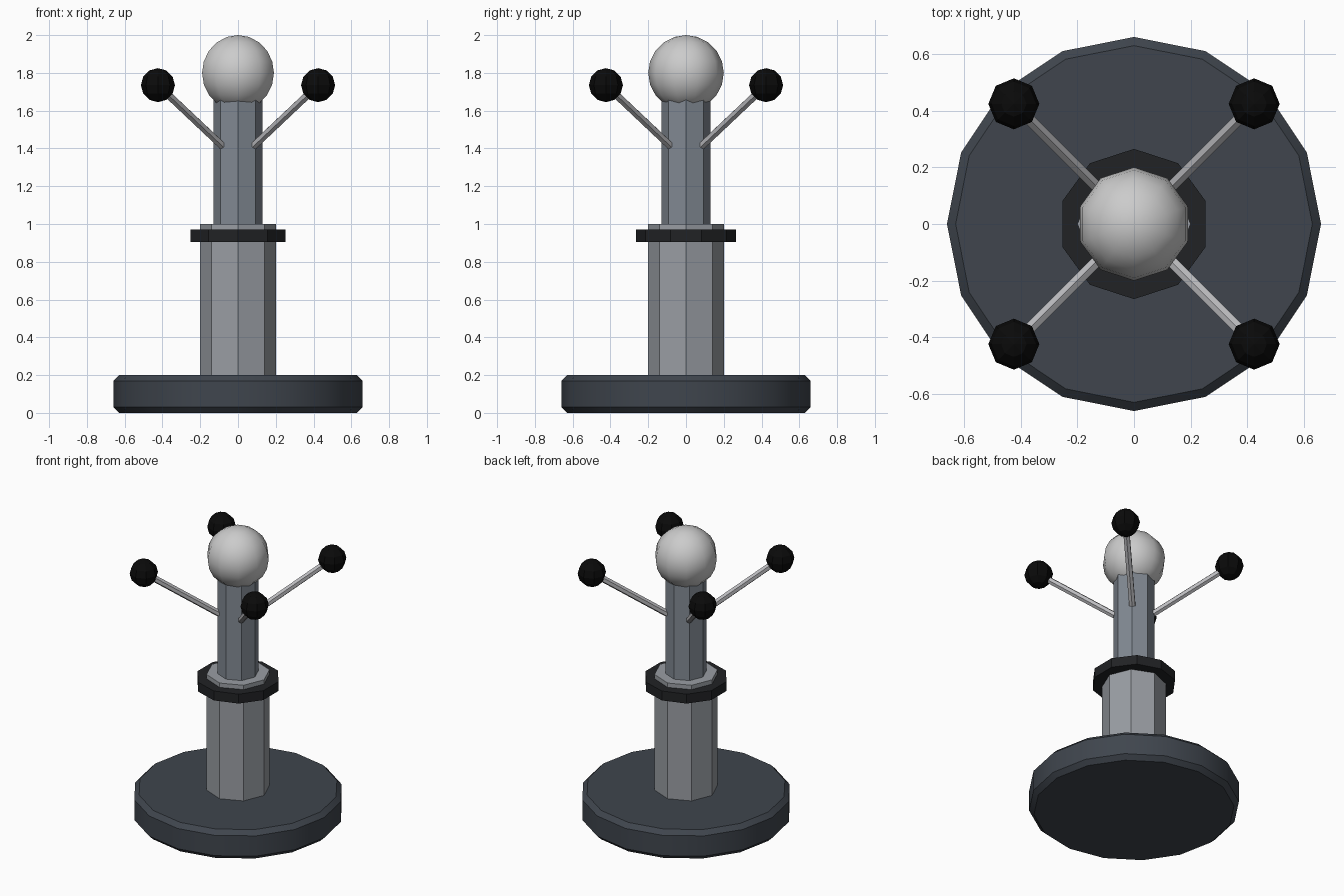
import bpy, bmesh
from mathutils import Vector, Matrix

if "Cube" in bpy.data.objects:
    bpy.data.objects.remove(bpy.data.objects["Cube"])


def material(name, rgb):
    m = bpy.data.materials.new(name)
    m.diffuse_color = (*rgb, 1)
    m.use_nodes = True
    m.node_tree.nodes["Principled BSDF"].inputs["Base Color"].default_value = m.diffuse_color
    return m


DARK = material("dark_slate", (0.05, 0.06, 0.075))
STEEL = material("steel", (0.32, 0.34, 0.37))
BLUE_STEEL = material("blue_steel", (0.22, 0.25, 0.29))
RUBBER = material("rubber", (0.015, 0.016, 0.018))
BLACK = material("black", (0.003, 0.003, 0.003))
ROD = material("rod_metal", (0.5, 0.5, 0.52))
PALE = material("pale", (0.8, 0.8, 0.82))


def finish(name, bm, mat, smooth=False):
    me = bpy.data.meshes.new(name)
    bm.to_mesh(me)
    bm.free()
    ob = bpy.data.objects.new(name, me)
    bpy.context.collection.objects.link(ob)
    me.materials.append(mat)
    if smooth:
        bpy.ops.object.select_all(action='DESELECT')
        ob.select_set(True)
        bpy.context.view_layer.objects.active = ob
        bpy.ops.object.shade_smooth_by_angle(angle=0.7)
    return ob


def prism(name, a, b, r, sides, mat, bevel=0, smooth=False):
    """Straight prism from point a to point b."""
    a, b = Vector(a), Vector(b)
    d = b - a
    bm = bmesh.new()
    rot = d.to_track_quat('Z', 'Y').to_matrix().to_4x4() if d.xy.length > 1e-6 else Matrix()
    bmesh.ops.create_cone(bm, cap_ends=True, segments=sides, radius1=r, radius2=r,
                          depth=d.length, matrix=Matrix.Translation((a + b) / 2) @ rot)
    if bevel:
        rims = [e for e in bm.edges if any(len(f.verts) == sides for f in e.link_faces)]
        bmesh.ops.bevel(bm, geom=rims, offset=bevel, segments=1, affect='EDGES', profile=0.5)
    return finish(name, bm, mat, smooth)


def ball(name, centre, r, segs, rings, mat, smooth=False):
    bm = bmesh.new()
    bmesh.ops.create_uvsphere(bm, u_segments=segs, v_segments=rings, radius=r,
                              matrix=Matrix.Translation(centre))
    return finish(name, bm, mat, smooth)


# Base and stacked column
prism("base", (0, 0, 0), (0, 0, 0.2), 0.66, 16, DARK, bevel=0.03, smooth=True)
prism("lower_column", (0, 0, 0.2), (0, 0, 1.0), 0.2, 8, STEEL)
prism("collar", (0, 0, 0.905), (0, 0, 0.97), 0.265, 10, RUBBER)
prism("upper_column", (0, 0, 1.0), (0, 0, 1.7), 0.13, 8, BLUE_STEEL)
ball("top_ball", (0, 0, 1.8), 0.2, 10, 10, PALE, smooth=True)

# Four diagonal arms with knobs
for i, (sx, sy) in enumerate(((1, 1), (-1, 1), (-1, -1), (1, -1))):
    tip = (0.424 * sx, 0.424 * sy, 1.735)
    prism(f"arm_{i + 1}", (0.085 * sx, 0.085 * sy, 1.415), tip, 0.022, 6, ROD)
    ball(f"knob_{i + 1}", tip, 0.09, 8, 6, BLACK)
